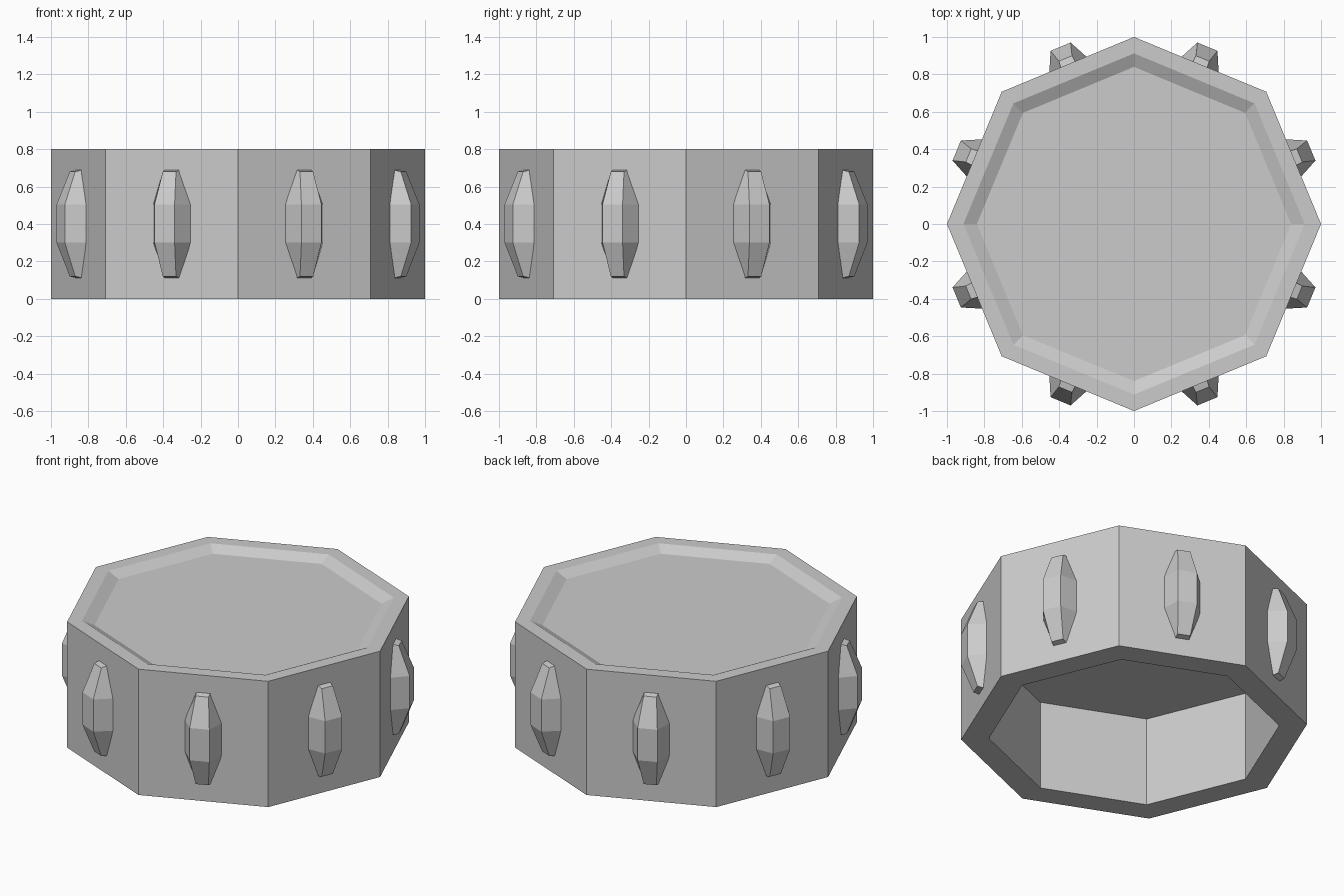
import bpy, bmesh
from math import cos, sin, pi

SIDES = 8
APOTHEM = cos(pi / SIDES)

if "Cube" in bpy.data.objects:
    bpy.data.objects.remove(bpy.data.objects["Cube"], do_unlink=True)

grey = bpy.data.materials.new("plain_grey")
grey.use_nodes = True
grey.diffuse_color = (0.6, 0.6, 0.6, 1)
grey.node_tree.nodes["Principled BSDF"].inputs["Base Color"].default_value = (0.6, 0.6, 0.6, 1)


def loft(name, rings):
    """Skin matching point rings together and close both ends."""
    bm = bmesh.new()
    loops = [[bm.verts.new(p) for p in ring] for ring in rings]
    for a, b in zip(loops, loops[1:]):
        n = len(a)
        for i in range(n):
            j = (i + 1) % n
            bm.faces.new((a[i], a[j], b[j], b[i]))
    bm.faces.new(loops[0])
    bm.faces.new(loops[-1])
    bmesh.ops.recalc_face_normals(bm, faces=bm.faces[:])
    mesh = bpy.data.meshes.new(name)
    bm.to_mesh(mesh)
    bm.free()
    mesh.materials.append(grey)
    obj = bpy.data.objects.new(name, mesh)
    bpy.context.collection.objects.link(obj)
    return obj


def octagon(radius, z):
    return [(radius * cos(2 * pi * i / SIDES), radius * sin(2 * pi * i / SIDES), z)
            for i in range(SIDES)]


# Cap body: hollow underside, straight wall, shallow sunken top
profile = [(0.84, 0.57), (0.84, 0), (1, 0), (1, 0.8), (0.912, 0.8), (0.84, 0.766)]
loft("cap_body", [octagon(r, z) for r, z in profile])


def stud_section(inner_half, outer_half, outer_x, z_wall, z_outer):
    wall = APOTHEM - 0.01
    return [(wall, -inner_half, z_wall), (outer_x, -outer_half, z_outer),
            (outer_x, outer_half, z_outer), (wall, inner_half, z_wall)]


# Faceted grip stud centred on each wall
stud_rings = [
    stud_section(0.042, 0.038, 0.958, 0.11, 0.12),
    stud_section(0.112, 0.058, 1.026, 0.3, 0.3),
    stud_section(0.112, 0.058, 1.026, 0.505, 0.505),
    stud_section(0.042, 0.038, 0.958, 0.69, 0.68),
]
for i in range(SIDES):
    stud = loft(f"grip_stud_{i + 1}", stud_rings)
    stud.rotation_euler.z = (i + 0.5) * 2 * pi / SIDES
